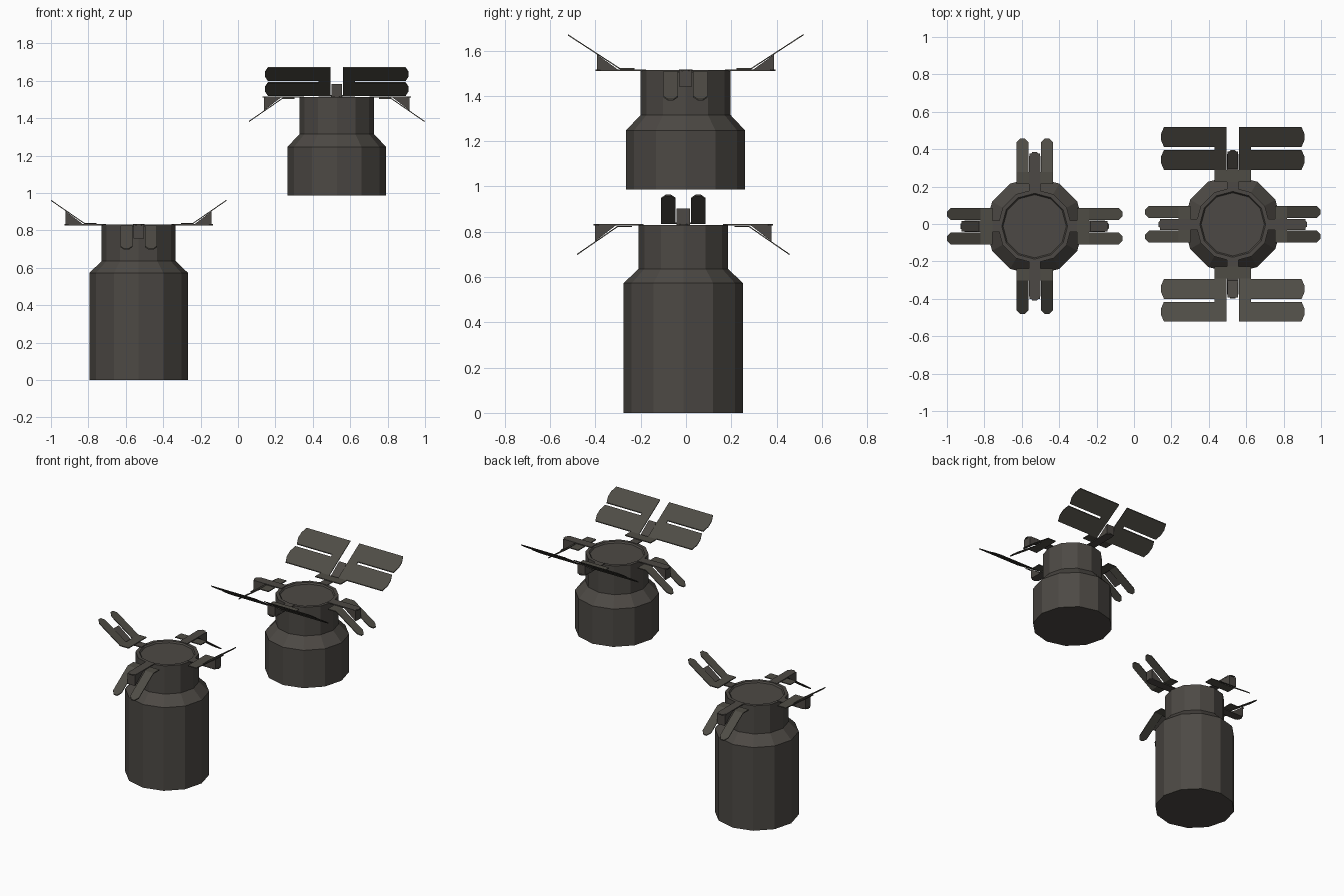
import bpy, bmesh, math
from mathutils import Matrix, Vector

if "Cube" in bpy.data.objects:
    bpy.data.objects.remove(bpy.data.objects["Cube"])


def material(name, col):
    m = bpy.data.materials.new(name)
    m.diffuse_color = (*col, 1)
    m.use_nodes = True
    m.node_tree.nodes["Principled BSDF"].inputs["Base Color"].default_value = m.diffuse_color
    return m


METAL = material("dark_brown_metal", (0.073, 0.066, 0.058))
FIN = material("dark_olive_fin", (0.078, 0.073, 0.060))
BEND = 0.29      # radius where the arms start to tilt


def finish(bm, name, mat, matrix):
    bmesh.ops.recalc_face_normals(bm, faces=bm.faces[:])
    me = bpy.data.meshes.new(name)
    bm.to_mesh(me)
    bm.free()
    me.materials.append(mat)
    ob = bpy.data.objects.new(name, me)
    ob.matrix_world = matrix
    bpy.context.collection.objects.link(ob)
    return ob


def prism(bm, points, offset):
    """Closed solid from a planar outline swept along an offset."""
    off = Vector(offset)
    a = [bm.verts.new(Vector(p)) for p in points]
    b = [bm.verts.new(Vector(p) + off) for p in points]
    bm.faces.new(a)
    bm.faces.new(b[::-1])
    n = len(a)
    for i in range(n):
        bm.faces.new((a[i], a[(i + 1) % n], b[(i + 1) % n], b[i]))


def canister(name, profile, x, y, sides=12):
    """Twelve-sided body turned from a (radius, z) profile."""
    bm = bmesh.new()
    rings = [[bm.verts.new((r * math.cos(2 * math.pi * i / sides),
                            r * math.sin(2 * math.pi * i / sides), z))
              for i in range(sides)] for r, z in profile]
    for lo, hi in zip(rings, rings[1:]):
        for i in range(sides):
            j = (i + 1) % sides
            bm.faces.new((lo[i], lo[j], hi[j], hi[i]))
    bm.faces.new(rings[0][::-1])
    bm.faces.new(rings[-1])
    finish(bm, name, METAL, Matrix.Translation((x, y, 0)))


def arm(name, x, y, z, angle, up, panels):
    mat = Matrix.Translation((x, y, z)) @ Matrix.Rotation(math.radians(angle), 4, 'Z')
    sgn = 1 if up else -1
    slope = 0.65 if panels else 0.69
    reach = 0.52 if panels else 0.469
    thick = 0.006 * sgn

    def lift(r):
        return sgn * (0.004 + slope * max(0, r - BEND))

    def plate(bm, outline):
        prism(bm, [(r, w, lift(r)) for r, w in outline], (0, 0, thick))

    # flat tongue with pointed end, and the wedge that props the tilted plate
    bm = bmesh.new()
    tongue = [(0.175, -0.03), (0.375, -0.03), (0.397, -0.012),
              (0.397, 0.012), (0.375, 0.03), (0.175, 0.03)]
    prism(bm, [(r, w, -0.003) for r, w in tongue], (0, 0, 0.006))
    prism(bm, [(0.295, -0.029, 0), (0.39, -0.029, 0), (0.39, -0.029, lift(0.39))],
          (0, 0.058, 0))
    finish(bm, name + "_bracket", METAL, mat)

    # crossbar and two tilted tines
    bm = bmesh.new()
    plate(bm, [(0.226, -0.098), (BEND, -0.098), (BEND, 0.098), (0.226, 0.098)])
    for s in (-1, 1):
        c = 0.0 if panels else 0.02
        tip = [(reach, 0.034 + c), (reach, 0.098 - c)] if panels else [
            (reach - c, 0.034), (reach, 0.034 + c), (reach, 0.098 - c), (reach - c, 0.098)]
        plate(bm, [(r, s * w) for r, w in [(BEND, 0.034)] + tip + [(BEND, 0.098)]])
    finish(bm, name + "_fork", FIN, mat)

    # two flat panels on each tine, with clipped outer corners
    if panels:
        bm = bmesh.new()
        for s in (-1, 1):
            for r0, r1 in ((0.292, 0.398), (0.414, 0.52)):
                out = [(r0, 0.098), (r0, 0.368), (r0 + 0.035, 0.383),
                       (r1 - 0.035, 0.383), (r1, 0.368), (r1, 0.098)]
                plate(bm, [(r, s * w) for r, w in out])
        finish(bm, name + "_panels", FIN, mat)


# bodies: (name, x, y, base, shoulder, neck, top)
bodies = [("tall_canister", -0.531, -0.012, 0.0, 0.573, 0.636, 0.830),
          ("short_canister", 0.528, -0.002, 0.987, 1.247, 1.316, 1.513)]
for name, x, y, base, shoulder, neck, top in bodies:
    canister(name, [(0.263, base), (0.263, shoulder), (0.198, neck), (0.198, top),
                    (0.176, top), (0.169, top - 0.01)], x, y)
    short = name.startswith("short")
    for side, angle in (("right", 0), ("back", 90), ("left", 180), ("front", 270)):
        along_y = angle in (90, 270)
        arm(f"{name}_{side}_arm", x, y, top, angle,
            up=(along_y == short), panels=(short and along_y))
